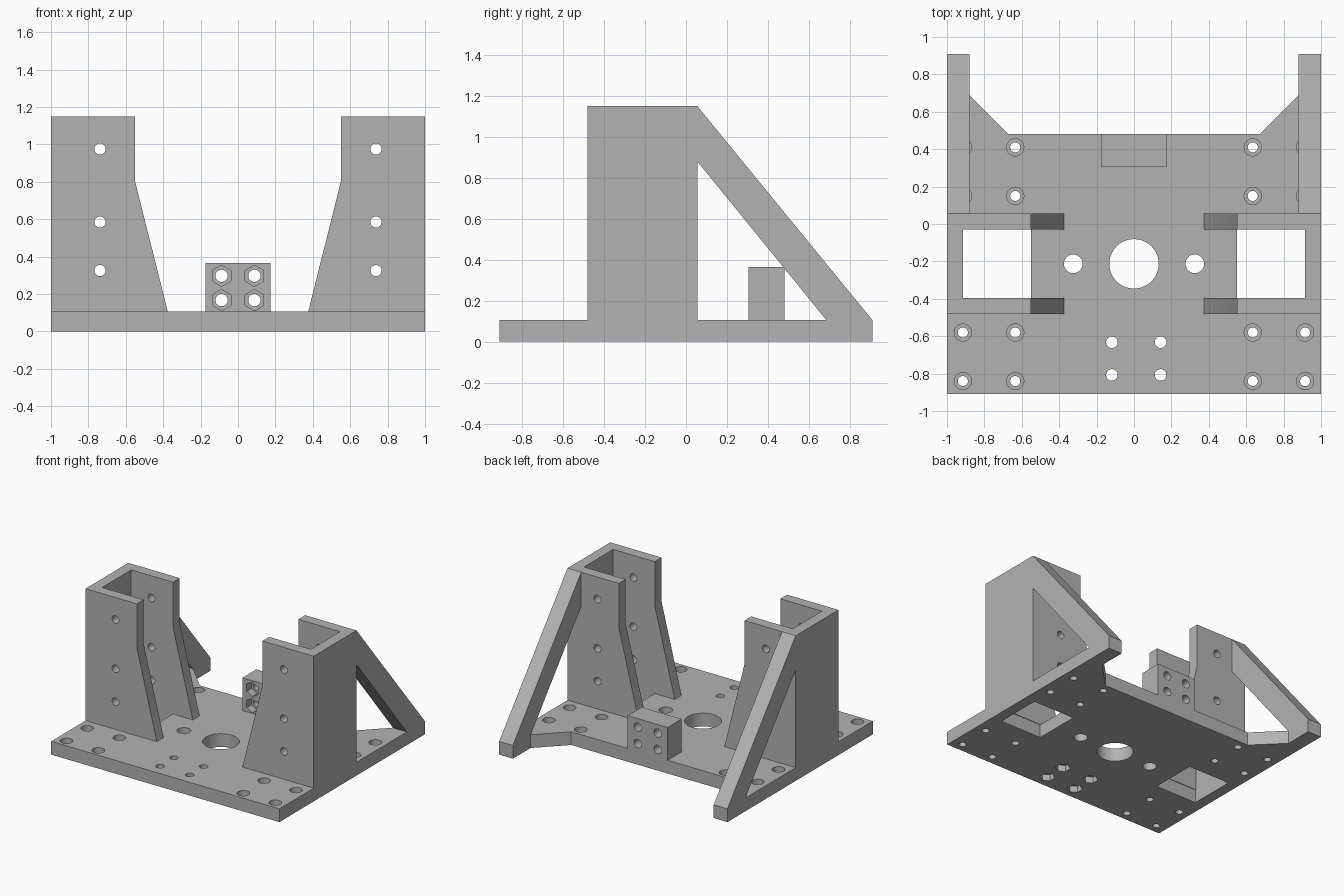
import bpy, bmesh, math
from mathutils import Vector

cube = bpy.data.objects.get("Cube")
if cube:
    bpy.data.objects.remove(cube, do_unlink=True)

grey = bpy.data.materials.new("plain grey")
grey.use_nodes = True
colour = (0.45, 0.45, 0.45, 1)
grey.diffuse_color = colour
grey.node_tree.nodes["Principled BSDF"].inputs["Base Color"].default_value = colour


def add_prism(bm, points, axis, lo, hi):
    """Extrude a flat outline along an axis from lo to hi."""
    def place(p, d):
        co = list(p)
        co.insert("xyz".index(axis), d)
        return Vector(co)
    face = bm.faces.new([bm.verts.new(place(p, lo)) for p in points])
    grown = bmesh.ops.extrude_face_region(bm, geom=[face])
    shift = place((0, 0), hi - lo)
    moved = [g for g in grown["geom"] if isinstance(g, bmesh.types.BMVert)]
    bmesh.ops.translate(bm, verts=moved, vec=shift)


def make(name, prisms):
    bm = bmesh.new()
    for prism in prisms:
        add_prism(bm, *prism)
    bmesh.ops.recalc_face_normals(bm, faces=bm.faces)
    mesh = bpy.data.meshes.new(name)
    bm.to_mesh(mesh)
    bm.free()
    mesh.materials.append(grey)
    obj = bpy.data.objects.new(name, mesh)
    bpy.context.collection.objects.link(obj)
    return obj


def ring(cx, cy, r, n=32):
    return [(cx + r * math.sin(math.tau * i / n), cy + r * math.cos(math.tau * i / n))
            for i in range(n)]


def rect(x0, x1, y0, y1):
    return [(x0, y0), (x1, y0), (x1, y1), (x0, y1)]


def select_only(obj):
    bpy.ops.object.select_all(action='DESELECT')
    obj.select_set(True)
    bpy.context.view_layer.objects.active = obj


def cut(obj, *prism_sets):
    """Subtract each set of prisms in turn, then smooth the bores."""
    for prisms in prism_sets:
        cutter = make("cutter", prisms)
        cutter.hide_render = True
        mod = obj.modifiers.new("cut", 'BOOLEAN')
        mod.operation, mod.solver, mod.object = 'DIFFERENCE', 'EXACT', cutter
        select_only(obj)
        bpy.ops.object.modifier_apply(modifier=mod.name)
        bpy.data.objects.remove(cutter, do_unlink=True)
    select_only(obj)
    bpy.ops.object.shade_smooth_by_angle(angle=math.radians(30))


BASE, TOP = 0.105, 1.15          # plate top and tower top
FRONT, BACK = -0.48, 0.055       # tower depth
WALL = 0.085

# Base plate with two rear arms
half = [(1, -0.91), (1, 0.91), (0.88, 0.91), (0.88, 0.69), (0.67, 0.48)]
outline = half + [(-x, y) for x, y in reversed(half)]
plate = make("base_plate", [(outline, "z", 0, BASE)])

bores = [(ring(0, -0.213, 0.132, 64), "z", -1, 1)]
pockets = []
for s in (-1, 1):
    # tower openings and dowel holes
    bores.append((rect(*sorted((s * 0.55, s * 0.915)), FRONT + WALL - 0.005, BACK - WALL),
                  "z", -1, 1))
    bores.append((ring(s * 0.325, -0.213, 0.05), "z", -1, 1))
    # counterbored mounting holes
    for x in (0.635, 0.915):
        for y in (-0.84, -0.58, 0.15, 0.41):
            bores.append((ring(s * x, y, 0.027), "z", -1, 1))
            pockets.append((ring(s * x, y, 0.046), "z", 0.055, 1))
# small holes with nut pockets underneath
for x in (-0.118, 0.142):
    for y in (-0.632, -0.807):
        bores.append((ring(x, y, 0.031), "z", -1, 1))
        pockets.append((ring(x, y, 0.056, 6), "z", -1, 0.05))
cut(plate, bores, pockets)

# Towers and struts on both sides
for side, s in (("right", -1), ("left", 1)):
    profile = [(s * x, z) for x, z in
               ((1, BASE), (1, TOP), (0.55, TOP), (0.55, 0.8), (0.375, BASE))]
    holes = [(ring(s * 0.738, z, 0.03), "y", -1, 1) for z in (0.325, 0.585, 0.975)]
    for part, y in (("front", FRONT), ("back", BACK - WALL)):
        wall = make(f"{side}_tower_{part}_wall", [(profile, "y", y, y + WALL)])
        cut(wall, holes)
    make(f"{side}_tower_side_wall",
         [(rect(FRONT + WALL, BACK - WALL, BASE, TOP), "x", s * 0.915, s)])
    make(f"{side}_strut",
         [([(BACK, TOP), (0.91, BASE), (0.685, BASE), (BACK, 0.88)], "x", s * 0.88, s)])

# Rear mounting block with nut pockets on its front
block = make("mounting_block", [(rect(-0.175, 0.175, BASE, 0.365), "y", 0.305, 0.48)])
spots = [(x, z) for x in (-0.088, 0.088) for z in (0.167, 0.297)]
cut(block,
    [(ring(x, z, 0.033), "y", 0, 1) for x, z in spots],
    [(ring(x, z, 0.057, 6), "y", 0, 0.365) for x, z in spots])
